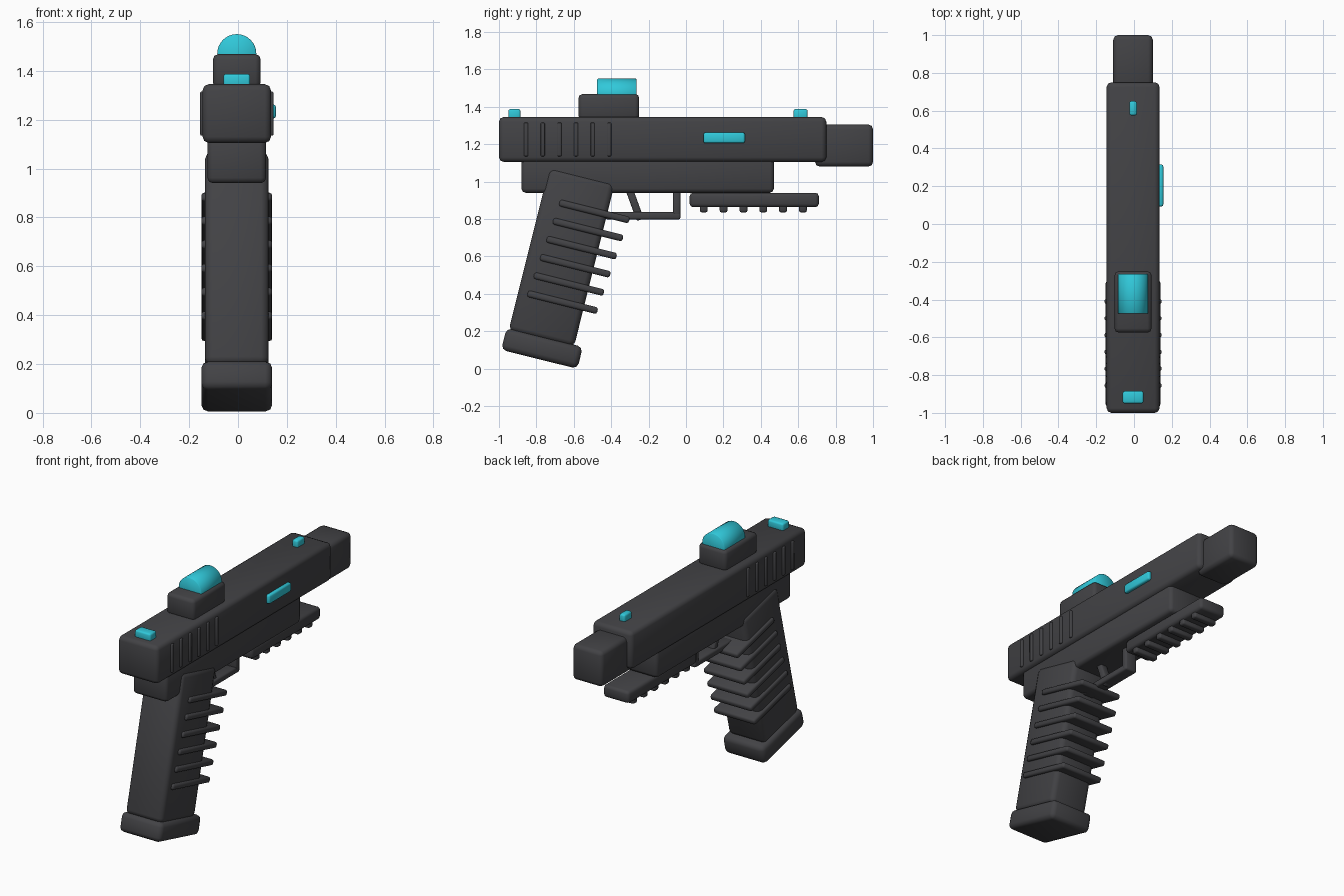
import bpy, math
from mathutils import Matrix, Vector

cube = bpy.data.objects.get("Cube")
if cube:
    bpy.data.objects.remove(cube, do_unlink=True)

CX = -0.005  # centre line of the body
TILT = math.radians(14)


def material(name, color):
    m = bpy.data.materials.new(name)
    m.use_nodes = True
    m.diffuse_color = color
    m.node_tree.nodes["Principled BSDF"].inputs["Base Color"].default_value = color
    return m


DARK = material("charcoal", (0.055, 0.055, 0.06, 1))
CYAN = material("cyan", (0.03, 0.58, 0.70, 1))


def finish(obj, name, mat, bevel, segments=2):
    obj.name = name
    obj.data.materials.append(mat)
    for p in obj.data.polygons:
        p.use_smooth = True
    mod = obj.modifiers.new("Bevel", "BEVEL")
    mod.width = bevel
    mod.segments = segments
    mod.limit_method = "ANGLE"
    return obj


def block(name, half_x, y, z, bevel=0.02, mat=DARK, x=CX, tilt=0.0):
    """Bevelled box from a half width and (min, max) ranges, tilted about its centre."""
    bpy.ops.mesh.primitive_cube_add(size=1)
    obj = bpy.context.object
    size = Vector((2 * half_x, y[1] - y[0], z[1] - z[0]))
    obj.data.transform(Matrix.Diagonal(size).to_4x4())
    obj.location = (x, sum(y) / 2, sum(z) / 2)
    obj.rotation_euler.x = tilt
    return finish(obj, name, mat, bevel)


def tilted(name, half_x, centre, length, height, bevel, tilt=-TILT):
    cy, cz = centre
    return block(name, half_x, (cy - length / 2, cy + length / 2),
                 (cz - height / 2, cz + height / 2), bevel, tilt=tilt)


# Upper body
block("slide", 0.14, (-1.0, 0.75), (1.105, 1.345), 0.025)
block("frame", 0.12, (-0.88, 0.47), (0.94, 1.14), 0.022)
block("muzzle", 0.105, (0.69, 1.0), (1.08, 1.305), 0.025)

# Raised serrations on both sides of the slide
for i in range(6):
    y = -0.855 + i * 0.089
    block(f"serration_{i + 1}", 0.15, (y - 0.011, y + 0.011), (1.135, 1.315), 0.005)

# Grip, foot and finger ribs share one tilt
tilted("grip", 0.13, (-0.665, 0.595), 0.36, 0.9, 0.03)
tilted("magazine_foot", 0.145, (-0.77, 0.108), 0.42, 0.12, 0.028)
for i in range(6):
    tilted(f"grip_rib_{i + 1}", 0.145, (-0.49 - i * 0.034, 0.84 - i * 0.097),
           0.385, 0.036, 0.012)

# Trigger and its guard
tilted("trigger", 0.025, (-0.275, 0.88), 0.04, 0.18, 0.01, tilt=math.radians(20))
block("guard_bottom", 0.04, (-0.43, -0.03), (0.797, 0.836), 0.01)
block("guard_front", 0.04, (-0.07, -0.03), (0.8, 0.96), 0.01)

# Lower accessory rail with cross teeth
block("rail", 0.09, (0.02, 0.71), (0.863, 0.94), 0.018)
for i in range(6):
    y = 0.095 + i * 0.106
    block(f"rail_tooth_{i + 1}", 0.08, (y - 0.021, y + 0.021), (0.835, 0.885), 0.01)

# Optic: base with a half-round lens lying along the body
block("optic_base", 0.098, (-0.575, -0.25), (1.33, 1.468), 0.022)
bpy.ops.mesh.primitive_cylinder_add(vertices=32, radius=0.08, depth=0.21,
                                    location=(CX, -0.37, 1.47),
                                    rotation=(math.pi / 2, 0, 0))
finish(bpy.context.object, "optic_lens", CYAN, 0.004, 1)

# Glowing sights and side light
block("rear_sight", 0.055, (-0.95, -0.885), (1.33, 1.387), 0.01, CYAN)
block("front_sight", 0.02, (0.575, 0.65), (1.33, 1.387), 0.01, CYAN)
block("side_light", 0.015, (0.093, 0.315), (1.205, 1.262), 0.01, CYAN, x=0.14)
